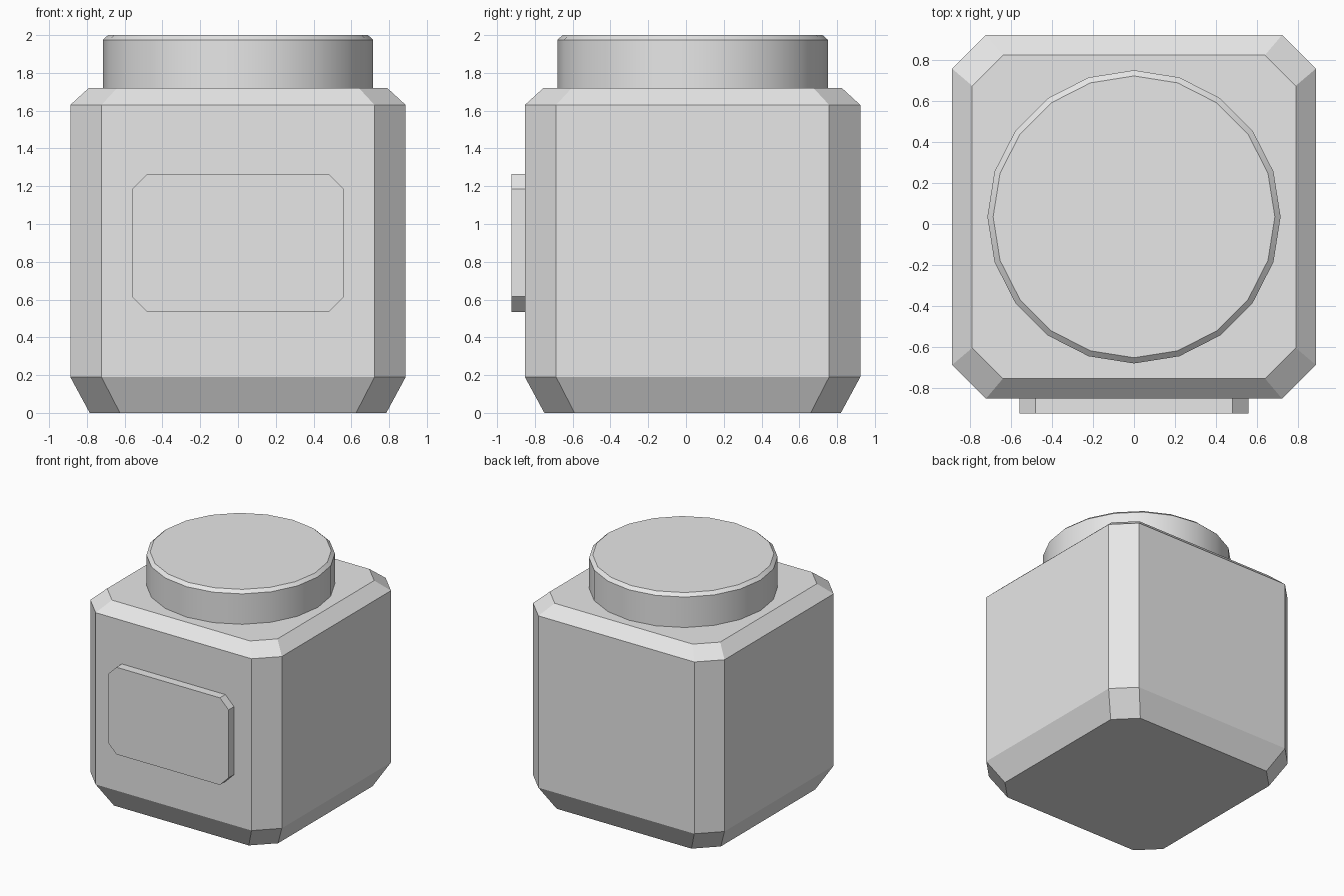
import bpy
import math

old = bpy.data.objects.get("Cube")
if old:
    bpy.data.objects.remove(old, do_unlink=True)

GREY = (0.8, 0.8, 0.8, 1.0)
grey = bpy.data.materials.new("plain_grey")
grey.use_nodes = True
grey.diffuse_color = GREY
grey.node_tree.nodes["Principled BSDF"].inputs["Base Color"].default_value = GREY

CENTRE_Y = 0.035  # the jar sits slightly back, balancing the label


def cut_rect(hx, hy, cut):
    """Counter-clockwise outline of a rectangle with its corners cut off."""
    fx, fy = hx - cut, hy - cut
    return [(hx, -fy), (hx, fy), (fx, hy), (-fx, hy),
            (-hx, fy), (-hx, -fy), (-fx, -hy), (fx, -hy)]


def circle(radius, sides=20):
    steps = [math.tau * i / sides for i in range(sides)]
    return [(radius * math.cos(a), radius * math.sin(a)) for a in steps]


def loft(name, rings):
    """Closed solid through (outline, height) rings, bottom to top."""
    n = len(rings[0][0])
    verts = [(x, y, z) for outline, z in rings for x, y in outline]
    faces = [tuple(reversed(range(n))),
             tuple(range(len(verts) - n, len(verts)))]
    for r in range(len(rings) - 1):
        for i in range(n):
            j = (i + 1) % n
            faces.append((r * n + i, r * n + j, (r + 1) * n + j, (r + 1) * n + i))
    mesh = bpy.data.meshes.new(name)
    mesh.from_pydata(verts, [], faces)
    mesh.materials.append(grey)
    obj = bpy.data.objects.new(name, mesh)
    bpy.context.collection.objects.link(obj)
    return obj


# Jar body: square with cut corners, tapered at the foot and shoulder
body = loft("jar_body", [
    (cut_rect(0.785, 0.785, 0.16), 0),
    (cut_rect(0.888, 0.888, 0.165), 0.19),
    (cut_rect(0.888, 0.888, 0.165), 1.63),
    (cut_rect(0.79, 0.79, 0.15), 1.72),
])
body.location.y = CENTRE_Y

# Round lid with a small bevelled rim
lid = loft("lid", [(circle(0.716), 1.71), (circle(0.716), 1.975), (circle(0.688), 2)])
lid.location.y = CENTRE_Y
bpy.ops.object.select_all(action='DESELECT')
lid.select_set(True)
bpy.context.view_layer.objects.active = lid
bpy.ops.object.shade_smooth_by_angle(angle=math.radians(30))

# Raised label plate on the front, its back sunk into the body
label = loft("label_plate", [(cut_rect(0.56, 0.365, 0.08), 0),
                             (cut_rect(0.56, 0.365, 0.08), 0.085)])
label.rotation_euler.x = math.radians(90)
label.location = (0, -0.84, 0.9)
